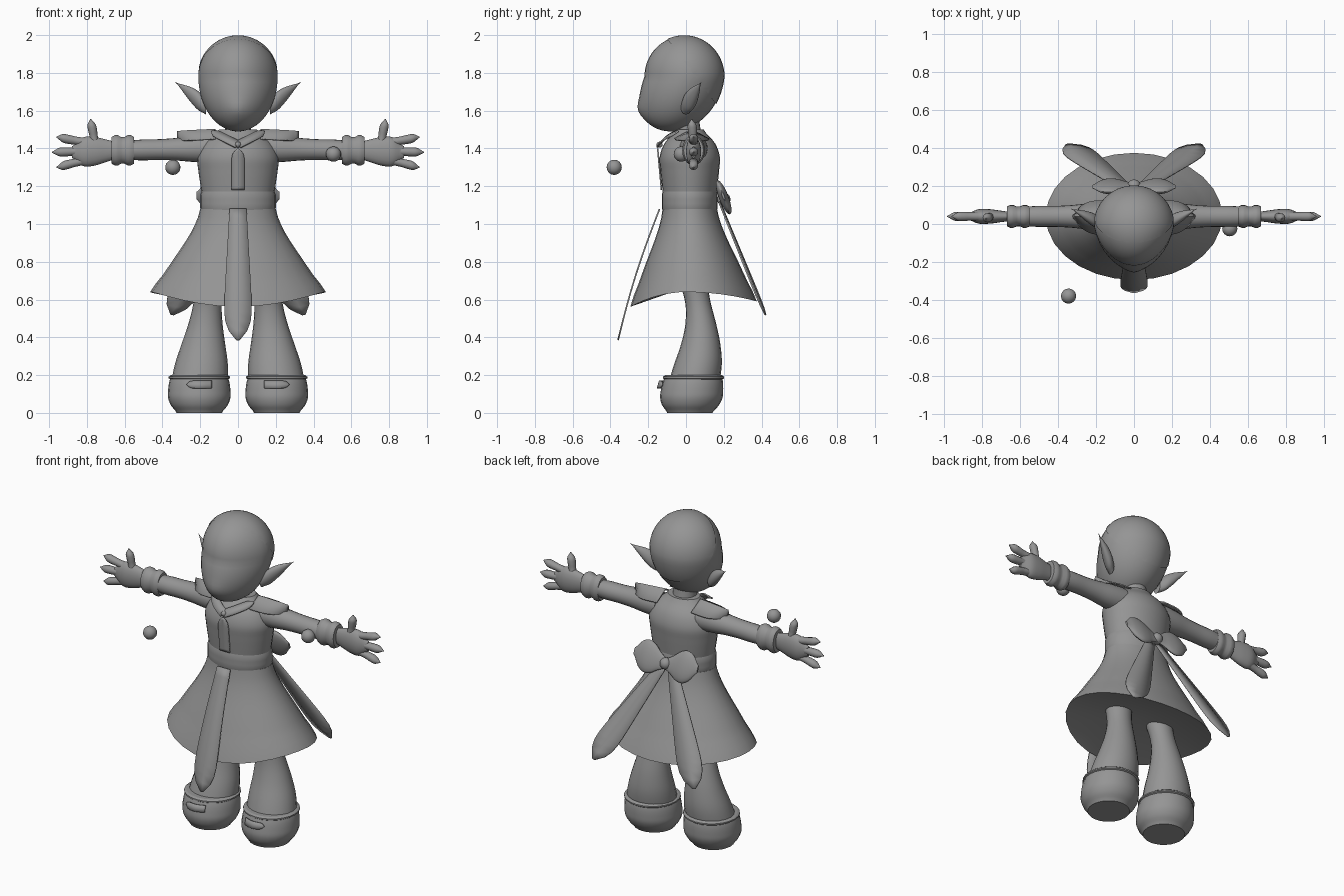
import bpy, bmesh, math
from mathutils import Vector

cube = bpy.data.objects.get("Cube")
if cube:
    bpy.data.objects.remove(cube, do_unlink=True)

TONE = (.3, .3, .3, 1)
grey = bpy.data.materials.new("plain grey")
grey.use_nodes = True
grey.diffuse_color = TONE
grey.node_tree.nodes["Principled BSDF"].inputs["Base Color"].default_value = TONE


def finish(name, bm, mirror=False, thickness=0):
    """Turn a bmesh into a shaded object, optionally thickened and mirrored."""
    bmesh.ops.recalc_face_normals(bm, faces=bm.faces)
    mesh = bpy.data.meshes.new(name)
    bm.to_mesh(mesh)
    bm.free()
    part = bpy.data.objects.new(name, mesh)
    bpy.context.collection.objects.link(part)
    mesh.materials.append(grey)
    if thickness:
        solid = part.modifiers.new("thickness", 'SOLIDIFY')
        solid.thickness = thickness
        solid.offset = 0
    if mirror:
        part.modifiers.new("mirror", 'MIRROR').use_mirror_merge = False
    bpy.ops.object.select_all(action='DESELECT')
    bpy.context.view_layer.objects.active = part
    part.select_set(True)
    bpy.ops.object.shade_smooth_by_angle(angle=math.radians(45))


def smooth_list(values, steps):
    """Insert Catmull-Rom values between evenly spaced ones."""
    last = len(values) - 1
    result = []
    for i in range(last):
        a, b, c, d = (values[max(0, min(last, i + k))] for k in (-1, 0, 1, 2))
        for s in range(steps):
            t = s / steps
            curve = (3 * (b - c) + d - a) * t + 2 * a - 5 * b + 4 * c - d
            result.append(b + t * (c - a + t * curve) / 2)
    return result + [values[last]]


def tube_mesh(start, end, widths, depth=1, bend=0, sides=20, steps=4):
    """Ellipses along a line; depth is the y size relative to the width."""
    start, end = Vector(start), Vector(end)
    line = end - start
    upright = abs(line.z) > abs(line.x)
    wide = Vector((1, 0, 0)) if upright else Vector((0, 0, 1))
    radii = smooth_list(widths, steps)
    bm = bmesh.new()
    rings = []
    for k, radius in enumerate(radii):
        t = k / (len(radii) - 1)
        centre = start + line * t
        centre.y += bend * math.sin(math.pi * t)
        ring = []
        for i in range(sides):
            turn = math.tau * i / sides
            offset = wide * math.sin(turn) - Vector((0, depth * math.cos(turn), 0))
            ring.append(bm.verts.new(centre + offset * max(radius, .002)))
        rings.append(ring)
    for low, high in zip(rings, rings[1:]):
        for i in range(sides):
            bm.faces.new((low[i - 1], low[i], high[i], high[i - 1]))
    bm.faces.new(rings[0])
    bm.faces.new(rings[-1])
    return bm


def tube(name, start, end, widths, mirror=False, **shape):
    finish(name, tube_mesh(start, end, widths, **shape), mirror)


def ribbon(name, start, end, widths, side=(1, 0, 0), bulge=0, droop=0, tip=12, mirror=False):
    """Thin strip with a rounded or pointed end; droop lowers its edges."""
    start, end, side = Vector(start), Vector(end), Vector(side)
    bm = bmesh.new()
    rows = []
    count = 14
    for k in range(count + 1):
        t = k / count
        half = (widths[0] + t * (widths[1] - widths[0])) * max(.1, 1 - t ** tip)
        middle = start.lerp(end, t)
        middle.y += bulge * math.sin(math.pi * t)
        fall = Vector((0, 0, droop))
        rows.append([bm.verts.new(middle + side * half * s - fall * abs(s)) for s in (-1, 0, 1)])
    for near, far in zip(rows, rows[1:]):
        for i in range(2):
            bm.faces.new((near[i], near[i + 1], far[i + 1], far[i]))
    finish(name, bm, mirror, thickness=.008)


def ball_mesh(radius, centre=(0, 0, 0), segments=16):
    bm = bmesh.new()
    bmesh.ops.create_uvsphere(bm, u_segments=segments, v_segments=segments, radius=radius)
    bmesh.ops.translate(bm, verts=bm.verts, vec=Vector(centre))
    return bm


def head_mesh(size):
    """Sphere with a longer, forward jaw and a small pointed muzzle."""
    bm = ball_mesh(size, segments=32)
    for v in bm.verts:
        x, y, z = v.co
        low = max(0, -z)
        front = max(0, -y)
        muzzle = front * max(0, 1 - abs(x) * 2) * math.exp(-30 * (low - .62) ** 2)
        v.co.x = .21 * x * (1 - .15 * front)
        v.co.y = y * (.21 + .04 * low) - .01 - .07 * low - .02 * muzzle
        v.co.z = 1.78 + z * (.29 if low else .215)
    return bm


# Head, hair cap, ears and neck
finish("head", head_mesh(1))
cap = head_mesh(1.02)
bmesh.ops.bisect_plane(cap, geom=cap.verts[:] + cap.edges[:] + cap.faces[:],
                       plane_co=(0, -.1, 1.98), plane_no=(0, .8, .6), clear_inner=True)
finish("hair_cap", cap)
tube("ears", (.17, 0, 1.62), (.33, .08, 1.75), [.04, .05, .04, .02, 0], mirror=True, depth=.7)
tube("neck", (0, .02, 1.42), (0, 0, 1.55), [.08, .07, .07])

# Bodice, belt and collar
tube("bodice", (0, .02, 1.14), (0, .02, 1.5), [.19, .2, .21, .215, .18, .1], depth=.74, sides=28)
tube("belt", (0, .02, 1.06), (0, .02, 1.18), [.19, .2, .2, .2, .2, .19],
     depth=.74, sides=28, steps=1)
ribbon("bodice_placket", (0, -.13, 1.18), (0, -.15, 1.4), [.035, .035])
ribbon("collar_flaps", (0, -.14, 1.42), (.14, -.04, 1.49), [.03, .03],
       side=(.5, -.5, -.5), bulge=-.02, mirror=True)
ribbon("shoulder_flaps", (.12, .03, 1.5), (.32, .04, 1.49), [.09, .09],
       side=(0, 1, 0), droop=.05, tip=4, mirror=True)
finish("collar_clasp", ball_mesh(.016, (0, -.14, 1.42)))

# Skirt with a dipping hem and a shallow closed underside
skirt = tube_mesh((0, .04, .64), (0, .02, 1.08), [.465, .4, .34, .28, .23, .2],
                  depth=.72, sides=28, steps=2)
underside = min(skirt.faces, key=lambda face: face.calc_center_median().z)
peak = bmesh.ops.poke(skirt, faces=[underside])["verts"][0]
for v in skirt.verts:
    fall = (1.08 - v.co.z) / .44
    dip = .9 if v.co.y < 0 else .35
    v.co.z -= fall * dip * v.co.y ** 2
peak.co.z += .04
finish("skirt", skirt)

# Front sash, back ribbons and bow
ribbon("front_sash", (0, -.14, 1.08), (0, -.36, .385), [.045, .085], bulge=-.015)
ribbon("back_ribbons", (.03, .18, 1.11), (.35, .42, .52), [.03, .1],
       side=(.9, -.2, .25), mirror=True)
bow = tube_mesh((0, .2, 1.13), (.22, .2, 1.15), [.03, .05, .08, .09, .07, .02], depth=.3)
for v in bow.verts:
    v.co.y += .35 * (1.14 - v.co.z)
finish("bow_loops", bow, mirror=True)
finish("bow_knot", ball_mesh(.035, (0, .2, 1.13)))

# Arms, cuffs and hands
tube("arms", (.14, .04, 1.4), (.6, .04, 1.39), [.075, .07, .06, .055, .055, .05], mirror=True)
tube("cuffs", (.55, .04, 1.39), (.67, .04, 1.39), [.07, .08, .08, .07, .07, .08, .08, .07],
     mirror=True, depth=.75, steps=1)
tube("hands", (.64, .04, 1.39), (.88, .04, 1.38), [.045, .06, .076, .076, .03],
     mirror=True, depth=.5)
FINGER = [.025, .023, .022, .024, .022, .003]
HEIGHTS = {"upper": (1.43, 1.46), "middle": (1.385, 1.38), "lower": (1.34, 1.3)}
for name, (root, end) in HEIGHTS.items():
    reach = .985 - .3 * abs(end - 1.38)
    tube(name + "_fingers", (.8, .04, root), (reach, .04, end), FINGER, mirror=True, sides=12)
tube("thumbs", (.755, .04, 1.41), (.78, .03, 1.555), FINGER, mirror=True, sides=12)

# Legs, shoes, rims and straps
tube("legs", (.15, .04, .69), (.205, .04, .15), [.08, .075, .09, .115, .14, .15],
     mirror=True, depth=.9, bend=.04)
tube("shoes", (.205, .02, 0), (.205, .04, .2), [.12, .15, .165, .165, .16, .15],
     mirror=True, sides=24)
tube("shoe_rims", (.205, .04, .175), (.205, .04, .2), [.15, .162, .162, .15],
     mirror=True, sides=24, steps=1)
ribbon("shoe_straps", (.14, -.125, .15), (.27, -.125, .15), [.02, .02],
       side=(0, .3, 1), bulge=-.02, mirror=True)

# Loose balls beside the figure
finish("floating_ball", ball_mesh(.04, (-.345, -.38, 1.3)))
finish("arm_ball", ball_mesh(.04, (.505, -.025, 1.37)))
